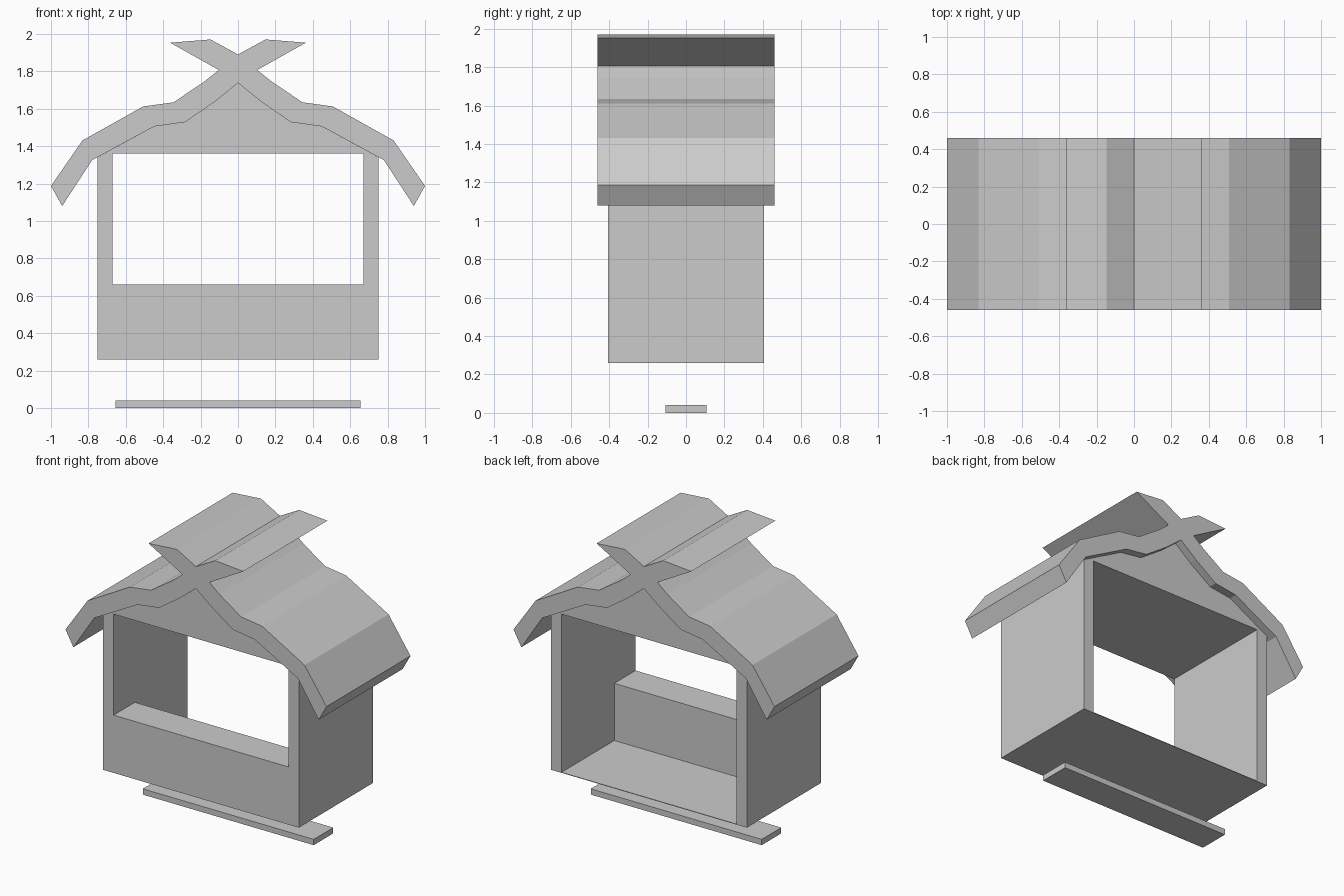
import bpy, bmesh
from mathutils import Vector

if "Cube" in bpy.data.objects:
    bpy.data.objects.remove(bpy.data.objects["Cube"])


def extrude(name, pts, axis, a, b):
    """Extrude a 2D profile: axis 'y' takes (x, z) points, axis 'x' takes (y, z) points."""
    bm = bmesh.new()
    vs = [bm.verts.new((u, a, v) if axis == 'y' else (a, u, v)) for u, v in pts]
    face = bm.faces.new(vs)
    ext = bmesh.ops.extrude_face_region(bm, geom=[face], use_keep_orig=True)
    move = Vector((0, b - a, 0)) if axis == 'y' else Vector((b - a, 0, 0))
    bmesh.ops.translate(bm, vec=move,
                        verts=[g for g in ext['geom'] if isinstance(g, bmesh.types.BMVert)])
    bmesh.ops.recalc_face_normals(bm, faces=bm.faces)
    mesh = bpy.data.meshes.new(name)
    bm.to_mesh(mesh)
    bm.free()
    obj = bpy.data.objects.new(name, mesh)
    bpy.context.collection.objects.link(obj)
    return obj


def mirrored(half):
    """Close a right-hand half profile that starts and ends on x = 0."""
    return half + [(-x, z) for x, z in reversed(half) if x > 0]


# Roof: bent slopes whose ends cross at the ridge
top = [(0, 1.89), (0.147, 1.97), (0.363, 1.953), (0.103, 1.807), (0.18, 1.745),
       (0.345, 1.634), (0.507, 1.612), (0.832, 1.43), (1.0, 1.187)]
under = [(0.94, 1.08), (0.78, 1.325), (0.448, 1.505), (0.283, 1.528), (0.12, 1.64), (0, 1.738)]
extrude("roof", mirrored(top + under), 'y', -0.46, 0.46)

# Stall body: solid gabled block, hollowed out below
body_half = [(0, 0.26), (0.75, 0.26), (0.75, 1.341)] + under[2:]
body = extrude("stall_body", mirrored(body_half), 'y', -0.405, 0.405)

# Hollow: serving window above the counter, open at the back to the thin floor
hollow = [(-0.6, 0.66), (-0.172, 0.66), (-0.172, 0.264), (0.6, 0.264), (0.6, 1.36), (-0.6, 1.36)]
cutter = extrude("hollow_cutter", hollow, 'x', -0.67, 0.67)
cutter.hide_render = True
mod = body.modifiers.new("hollow", 'BOOLEAN')
mod.operation = 'DIFFERENCE'
mod.solver = 'EXACT'
mod.object = cutter
bpy.context.view_layer.objects.active = body
bpy.ops.object.modifier_apply(modifier=mod.name)
bpy.data.objects.remove(cutter)

# Ground plank under the stall
extrude("base_plank", [(-0.655, 0), (0.655, 0), (0.655, 0.04), (-0.655, 0.04)], 'y', -0.107, 0.107)
